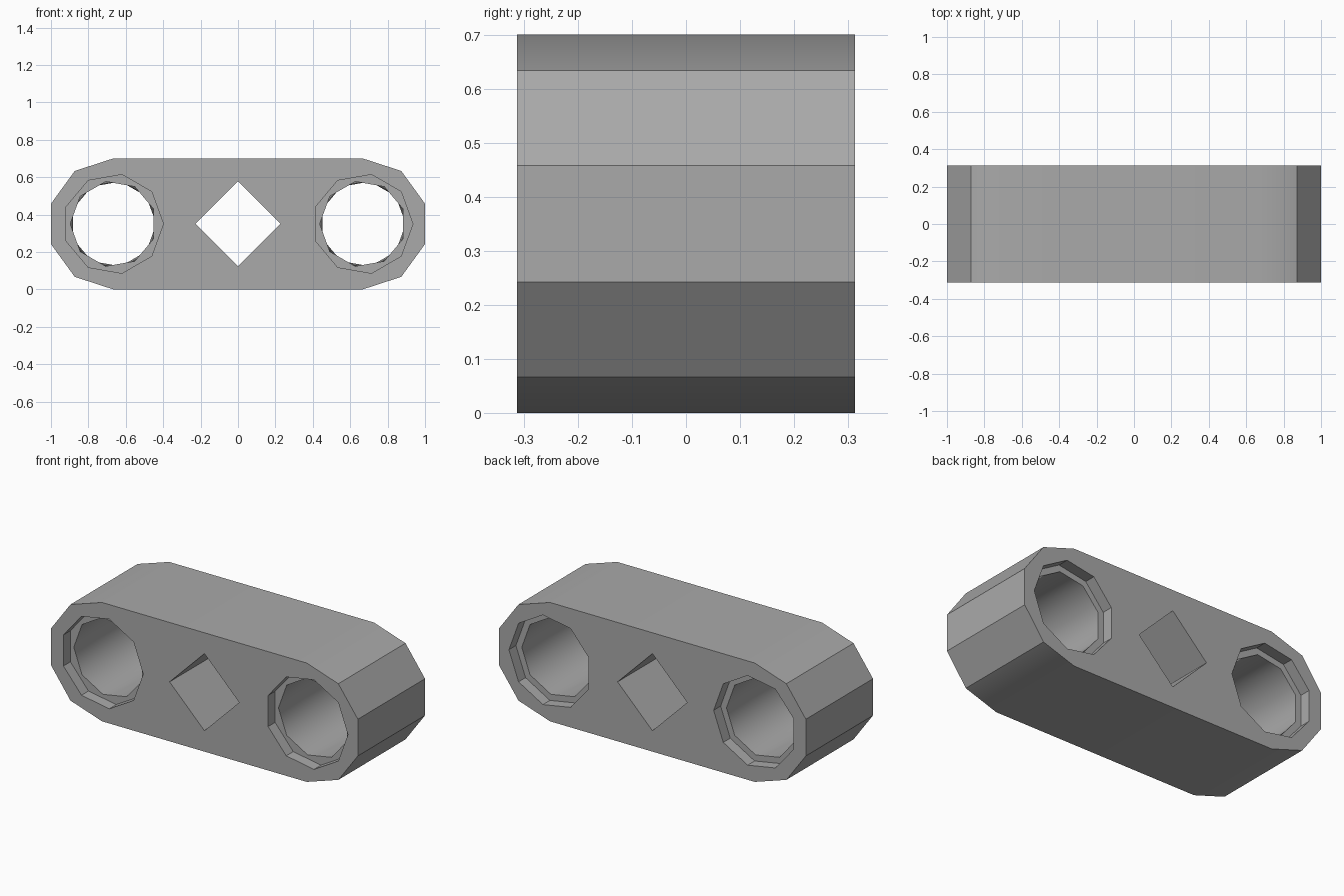
import bpy, bmesh
from math import cos, sin, radians
from mathutils import Vector

if "Cube" in bpy.data.objects:
    bpy.data.objects.remove(bpy.data.objects["Cube"], do_unlink=True)

END = 0.667          # distance of the round holes from the middle
MID = 0.35           # height of the hole axes
HALF = 0.3125        # half thickness
RECESS = 0.065       # depth of the rim around each hole

bm = bmesh.new()


def arc(cx, radius, start, step, count):
    """Points on a circle in the x-z plane."""
    angles = [radians(start + step * i) for i in range(count)]
    return [(cx + radius * cos(a), MID + radius * sin(a)) for a in angles]


def ring(points, y):
    """Closed loop of vertices and edges at depth y."""
    verts = [bm.verts.new((x, y, z)) for x, z in points]
    edges = [bm.edges.new((v, verts[i - 1])) for i, v in enumerate(verts)]
    return verts, edges


def wall(a, b):
    """Quads joining two matching rings."""
    for i in range(len(a)):
        bm.faces.new((a[i - 1], a[i], b[i], b[i - 1]))


def fill(edges):
    """Flat face bounded by one outer loop and any holes."""
    bmesh.ops.triangle_fill(bm, edges=edges, use_beauty=True,
                            normal=Vector((0, 1, 0)))


# Outer body with faceted ends, and the diamond slot through its middle
outline = arc(END, 0.35, -90, 36, 6) + arc(-END, 0.35, 90, 36, 6)
diamond = arc(0, 0.227, 0, 90, 4)
caps = {-1: [], 1: []}
for shape in (outline, diamond):
    front, back = (ring(shape, s * HALF) for s in (-1, 1))
    wall(front[0], back[0])
    caps[-1] += front[1]
    caps[1] += back[1]

# Recessed round holes with a faceted bore between offset rings
for cx in (-END, END):
    bore = {}
    for side, start in ((-1, 20), (1, 0)):
        rim = arc(cx, 0.268, 0, 40, 9)
        outer, outer_edges = ring(rim, side * HALF)
        floor, floor_edges = ring(rim, side * (HALF - RECESS))
        wall(outer, floor)
        caps[side] += outer_edges
        bore[side], bore_edges = ring(arc(cx, 0.23, start, 40, 9),
                                      side * (HALF - RECESS))
        fill(floor_edges + bore_edges)
    f, b = bore[-1], bore[1]
    for i in range(9):
        j = (i + 1) % 9
        bm.faces.new((b[i], b[j], f[i]))
        bm.faces.new((f[i], f[j], b[j]))

# Front and back faces
for edges in caps.values():
    fill(edges)

bmesh.ops.recalc_face_normals(bm, faces=bm.faces[:])
mesh = bpy.data.meshes.new("beam")
bm.to_mesh(mesh)
bm.free()

# Grey plastic
grey = bpy.data.materials.new("mid grey")
grey.use_nodes = True
colour = (0.4, 0.4, 0.4, 1)
grey.diffuse_color = colour
grey.node_tree.nodes["Principled BSDF"].inputs["Base Color"].default_value = colour
mesh.materials.append(grey)

beam = bpy.data.objects.new("beam", mesh)
bpy.context.collection.objects.link(beam)
bpy.ops.object.select_all(action="DESELECT")
beam.select_set(True)
bpy.context.view_layer.objects.active = beam
bpy.ops.object.shade_smooth_by_angle(angle=radians(30))
weighted = beam.modifiers.new("weighted normals", "WEIGHTED_NORMAL")
weighted.keep_sharp = True
